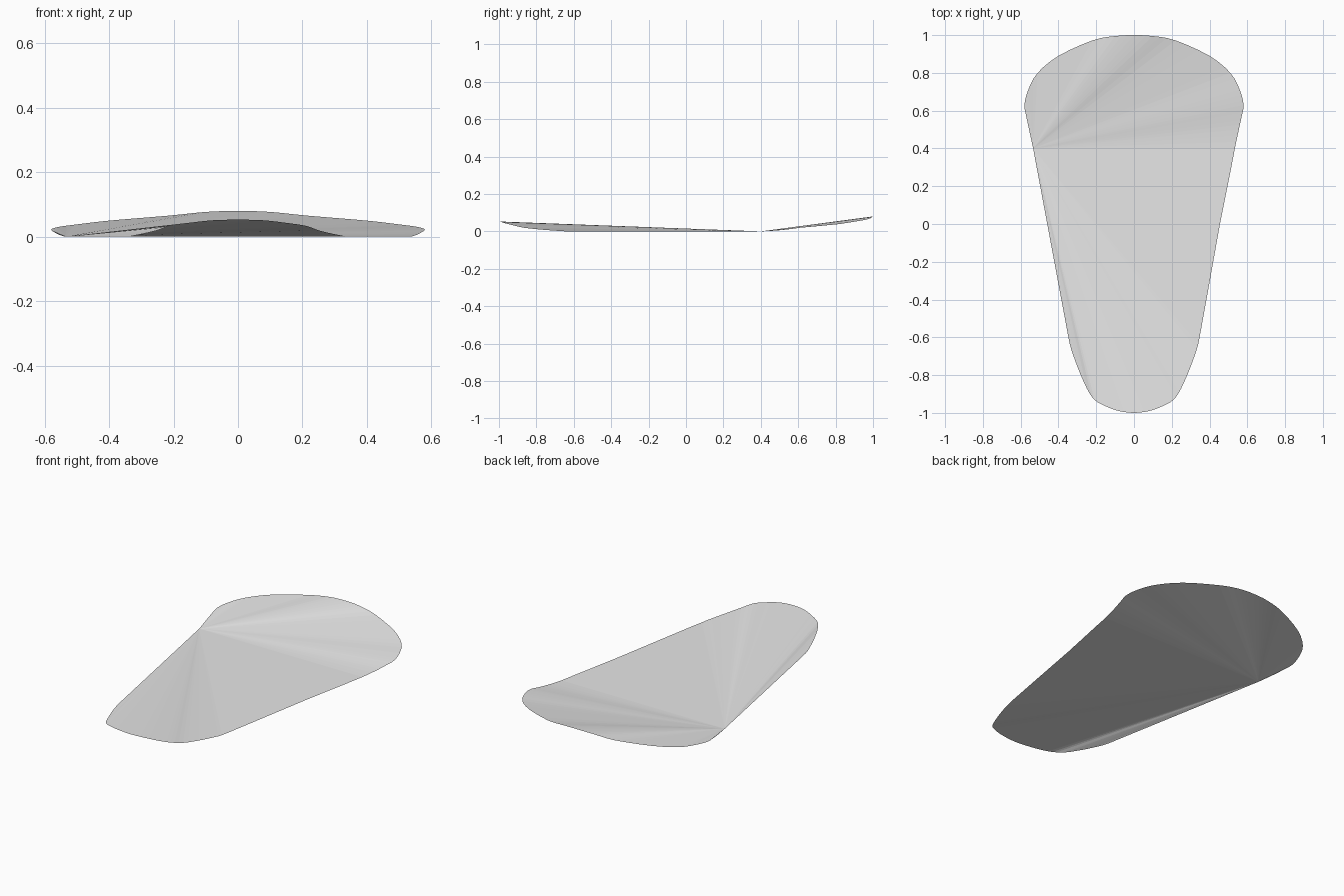
import bpy
import bmesh
from mathutils import Vector

cube = bpy.data.objects.get("Cube")
if cube:
    bpy.data.objects.remove(cube, do_unlink=True)

# Grey sheet colour
grey = bpy.data.materials.new("plain grey")
grey.use_nodes = True
colour = (0.8, 0.8, 0.8, 1.0)
grey.diffuse_color = colour
grey.node_tree.nodes["Principled BSDF"].inputs["Base Color"].default_value = colour

# Left half of the rim, from the front tip to the back tip
half = [Vector(p) for p in (
    (0, -1, .053), (.08, -.99, .051), (.15, -.965, .043), (.21, -.93, .034),
    (.25, -.87, .02), (.29, -.78, .01), (.32, -.7, .004), (.34, -.635, 0),
    (.36, -.53, 0), (.38, -.42, 0), (.455, 0, 0), (.515, .3, 0), (.534, .4, 0),
    (.555, .5, .006), (.57, .57, .014), (.58, .63, .022), (.56, .71, .03),
    (.51, .8, .037), (.4, .89, .05), (.22, .972, .065), (.1, .995, .077),
    (0, 1, .08))]


def mirror(p):
    return Vector((-p.x, p.y, p.z))


def smooth_path(points, steps=3):
    """Round the rim with a Catmull-Rom curve, except on the straight sides."""
    pts = [mirror(points[1])] + points + [mirror(points[-2])]
    path = []
    for a, b, c, d in zip(pts, pts[1:], pts[2:], pts[3:]):
        straight = -.6 < b.y < .4
        for i in range(1 if straight else steps):
            t = i / steps
            p = .5 * (2 * b + (c - a) * t + (2 * a - 5 * b + 4 * c - d) * t * t
                      + (3 * b - a - 3 * c + d) * t ** 3)
            p.z = max(p.z, 0)
            path.append(p)
    return path + [points[-1]]


side = smooth_path(half)
rim = side + [mirror(p) for p in reversed(side[1:-1])]

# Thin bent sheet: faces fan out from the fold corner on the right edge
fold = min(range(len(side), len(rim)), key=lambda i: abs(rim[i].y - .4))
bm = bmesh.new()
verts = [bm.verts.new(p) for p in rim]
ring = verts[fold:] + verts[:fold]
for b, c in zip(ring[1:], ring[2:]):
    bm.faces.new((ring[0], b, c))
mesh = bpy.data.meshes.new("bent_sheet")
bm.to_mesh(mesh)
bm.free()
mesh.materials.append(grey)
sheet = bpy.data.objects.new("bent_sheet", mesh)
bpy.context.collection.objects.link(sheet)
